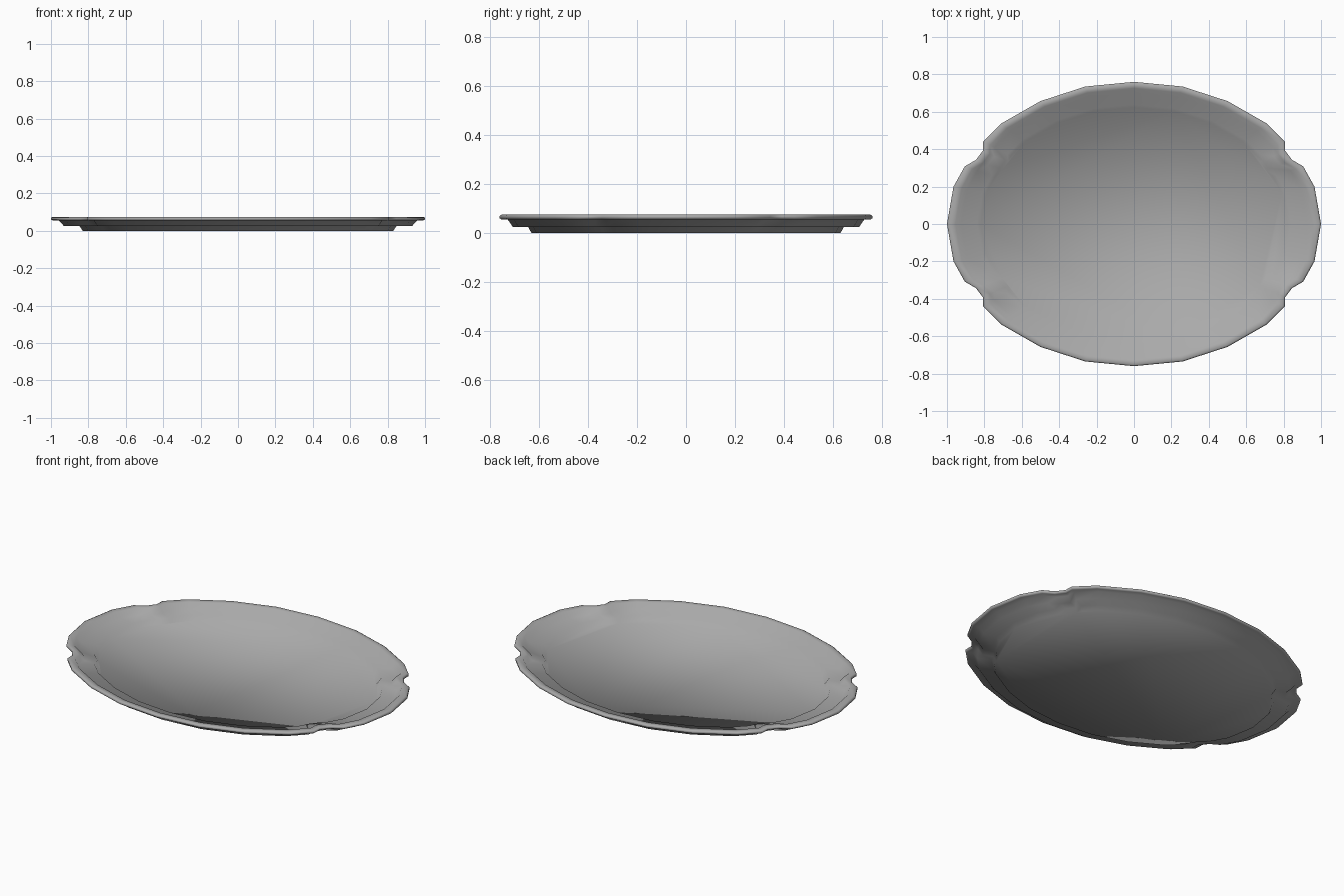
import bpy, bmesh

if "Cube" in bpy.data.objects:
    bpy.data.objects.remove(bpy.data.objects["Cube"])

# Quarter outline of the rim, from the right end to the back, with corner notch
quarter = [(1.0, 0.0), (0.965, 0.2), (0.905, 0.308), (0.845, 0.343),
           (0.808, 0.392), (0.806, 0.442), (0.71, 0.537), (0.5, 0.657),
           (0.26, 0.735), (0.0, 0.76)]
# Same outline with the notch slightly softened, used for the foot
soft = list(quarter)
soft[3], soft[4] = (0.857, 0.355), (0.82, 0.403)


def mirror_outline(q):
    half = q + [(-x, y) for x, y in reversed(q[:-1])]
    return half + [(x, -y) for x, y in reversed(half[1:-1])]


rim, foot = mirror_outline(quarter), mirror_outline(soft)

# Cross-section from the underside, round the lip, to the inner floor:
# (outline, scale, height)
profile = [(foot, 0.83, 0.0), (foot, 0.847, 0.025), (rim, 0.93, 0.025),
           (rim, 0.957, 0.055), (rim, 0.99, 0.055), (rim, 1.0, 0.06),
           (rim, 1.0, 0.07), (rim, 0.99, 0.075), (rim, 0.955, 0.073),
           (rim, 0.925, 0.043), (foot, 0.84, 0.043), (foot, 0.82, 0.018)]

# Tray shell: stacked loops bridged with quads, capped top and bottom
bm = bmesh.new()
loops = [[bm.verts.new((x * s, y * s, z)) for x, y in shape]
         for shape, s, z in profile]
n = len(rim)
for a, b in zip(loops, loops[1:]):
    for i in range(n):
        j = (i + 1) % n
        bm.faces.new((a[i], a[j], b[j], b[i]))
bm.faces.new(list(reversed(loops[0])))
bm.faces.new(loops[-1])
bmesh.ops.recalc_face_normals(bm, faces=bm.faces)
for f in bm.faces:
    f.smooth = True

mesh = bpy.data.meshes.new("oval_tray")
bm.to_mesh(mesh)
bm.free()
tray = bpy.data.objects.new("oval_tray", mesh)
bpy.context.collection.objects.link(tray)

# Dark grey finish
grey = bpy.data.materials.new("dark_grey")
grey.diffuse_color = (0.4, 0.4, 0.4, 1)
grey.use_nodes = True
grey.node_tree.nodes["Principled BSDF"].inputs["Base Color"].default_value = grey.diffuse_color
mesh.materials.append(grey)
